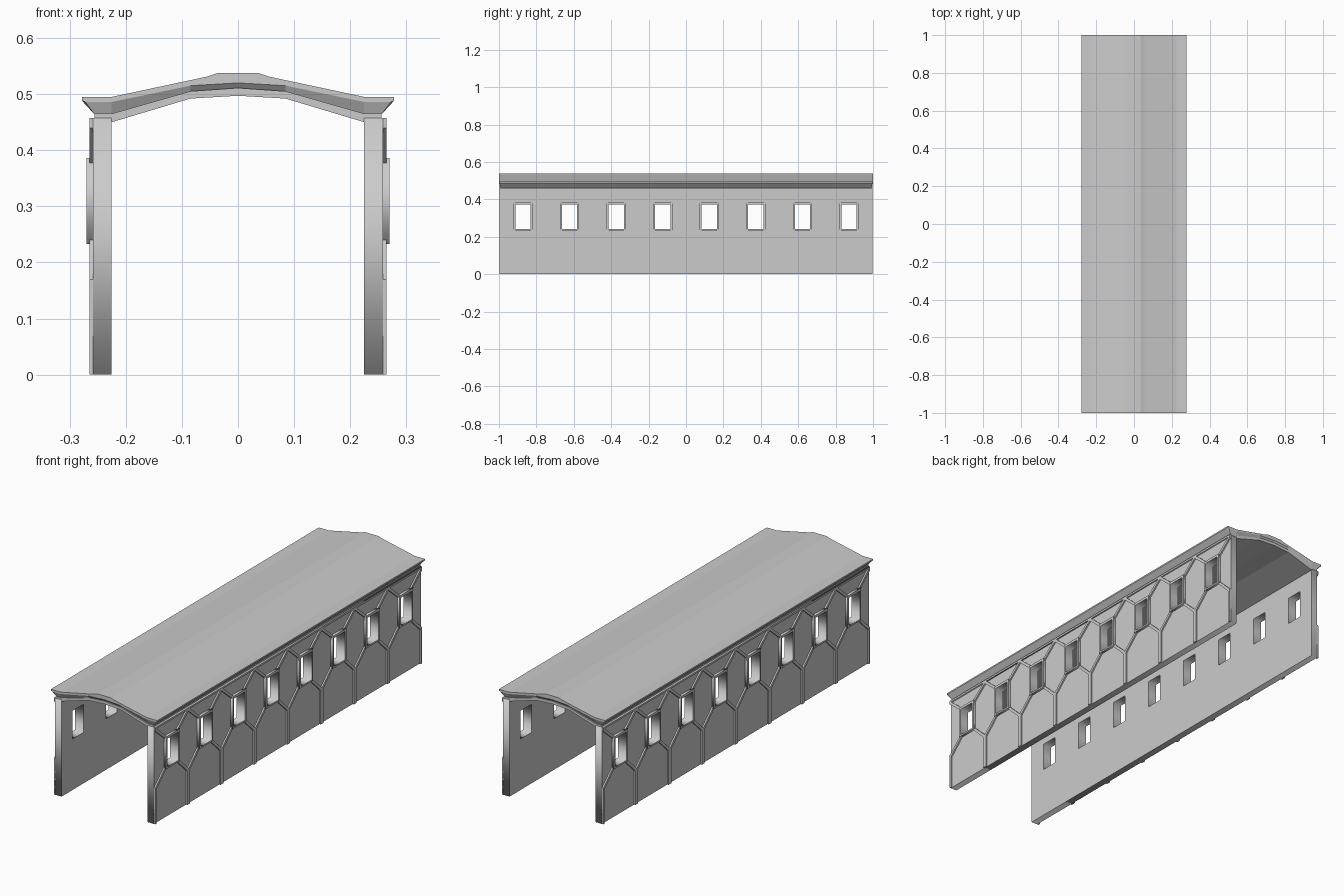
import bpy, bmesh
from mathutils import Matrix

if "Cube" in bpy.data.objects:
    bpy.data.objects.remove(bpy.data.objects["Cube"])

STEP, N = 0.249, 8
HALF = STEP * N / 2
CENTRES = [(i - (N - 1) / 2) * STEP for i in range(N)]
YZ_PLANE = Matrix(((0, 0, 1, 0), (1, 0, 0, 0), (0, 1, 0, 0), (0, 0, 0, 1)))


def finish(name, bm, mirror=True):
    bmesh.ops.recalc_face_normals(bm, faces=bm.faces)
    me = bpy.data.meshes.new(name)
    bm.to_mesh(me)
    bm.free()
    ob = bpy.data.objects.new(name, me)
    bpy.context.collection.objects.link(ob)
    if mirror:
        ob.modifiers.new("both_sides", 'MIRROR').use_axis = (True, False, False)
    return ob


def rect(y0, y1, z0, z1):
    return [(y0, z0), (y1, z0), (y1, z1), (y0, z1)]


def plate(name, loops, x0, x1):
    """Plate in the YZ plane with holes, from a filled and extruded curve."""
    cu = bpy.data.curves.new(name, 'CURVE')
    cu.dimensions, cu.fill_mode, cu.extrude = '2D', 'BOTH', (x1 - x0) / 2
    for pts in loops:
        sp = cu.splines.new('POLY')
        sp.points.add(len(pts) - 1)
        for p, (y, z) in zip(sp.points, pts):
            p.co = (y, z, 0, 1)
        sp.use_cyclic_u = True
    tmp = bpy.data.objects.new(name + "_curve", cu)
    bpy.context.collection.objects.link(tmp)
    dg = bpy.context.evaluated_depsgraph_get()
    me = bpy.data.meshes.new_from_object(tmp.evaluated_get(dg))
    bpy.data.objects.remove(tmp)
    me.transform(Matrix.Translation(((x0 + x1) / 2, 0, 0)) @ YZ_PLANE)
    bm = bmesh.new()
    bm.from_mesh(me)
    bmesh.ops.remove_doubles(bm, verts=bm.verts, dist=1e-5)
    return finish(name, bm)


def loft(bm, rings):
    """Skin matching closed rings of points and cap both ends."""
    vs = [[bm.verts.new(p) for p in r] for r in rings]
    n = len(vs[0])
    for a, b in zip(vs, vs[1:]):
        for i in range(n):
            bm.faces.new((a[i], a[(i + 1) % n], b[(i + 1) % n], b[i]))
    bm.faces.new(vs[0])
    bm.faces.new(vs[-1])


def symmetric(half):
    """Half outline from the centre line outward and back, made whole."""
    return half + [(-x, z) for x, z in reversed(half) if x > 0]


# Side wall with window openings
holes = [rect(c - 0.041, c + 0.041, 0.241, 0.374) for c in CENTRES]
plate("side_wall", [rect(-HALF, HALF, 0, 0.457)] + holes, 0.225, 0.258)

# Raised window frames
frames = [rect(c - 0.051, c + 0.051, 0.233, 0.386) for c in CENTRES]
plate("window_frames", frames + holes, 0.257, 0.27)

# Ribs: vertical stem that forks around a hexagon between windows
RIB = [(0, 0), (0.01, 0), (0.01, 0.161), (0.083, 0.232), (0.083, 0.386),
       (0, 0.457), (0, 0.44), (0.0735, 0.377), (0.0735, 0.24), (0, 0.17)]
bm = bmesh.new()
for c in CENTRES:
    for s in (-1, 1):
        loft(bm, [[(x, c + s * (y - STEP / 2), z) for y, z in RIB]
                  for x in (0.257, 0.265)])
inner = [f for f in bm.faces
         if any(all(abs(v.co.y - (c + STEP / 2)) < 1e-4 for v in f.verts)
                for c in CENTRES[:-1])]
inner += [f for f in bm.faces
          if f not in inner and any(all(abs(v.co.y - (c - STEP / 2)) < 1e-4 for v in f.verts)
                                    for c in CENTRES[1:])]
bmesh.ops.delete(bm, geom=inner, context='FACES')
bmesh.ops.remove_doubles(bm, verts=bm.verts, dist=1e-4)
finish("wall_ribs", bm)

# Top rail of the wall
plate("top_rail", [rect(-HALF, HALF, 0.448, 0.457)], 0.257, 0.265)

# Roof shell with an undercut edge on the eaves and ends
TOP = [(0, 0.538), (0.035, 0.538), (0.056, 0.531), (0.225, 0.495),
       (0.278, 0.495), (0.278, 0.488)]
lip = symmetric(TOP + [(0.272, 0.486), (0.225, 0.486), (0.085, 0.515), (0, 0.52)])
full = symmetric(TOP + [(0.255, 0.463), (0.225, 0.463), (0.085, 0.503), (0, 0.509)])
bm = bmesh.new()
loft(bm, [[(x, y, z) for x, z in sec]
          for y, sec in ((-1, lip), (-0.99, full), (0.99, full), (1, lip))])
finish("roof", bm, mirror=False)

# Arched ceiling under the roof
ceiling = symmetric([(0, 0.511), (0.085, 0.505), (0.225, 0.465), (0.256, 0.465),
                     (0.256, 0.456), (0.225, 0.45), (0.085, 0.492), (0, 0.497)])
bm = bmesh.new()
loft(bm, [[(x, y, z) for x, z in ceiling] for y in (-HALF, HALF)])
finish("ceiling", bm, mirror=False)
